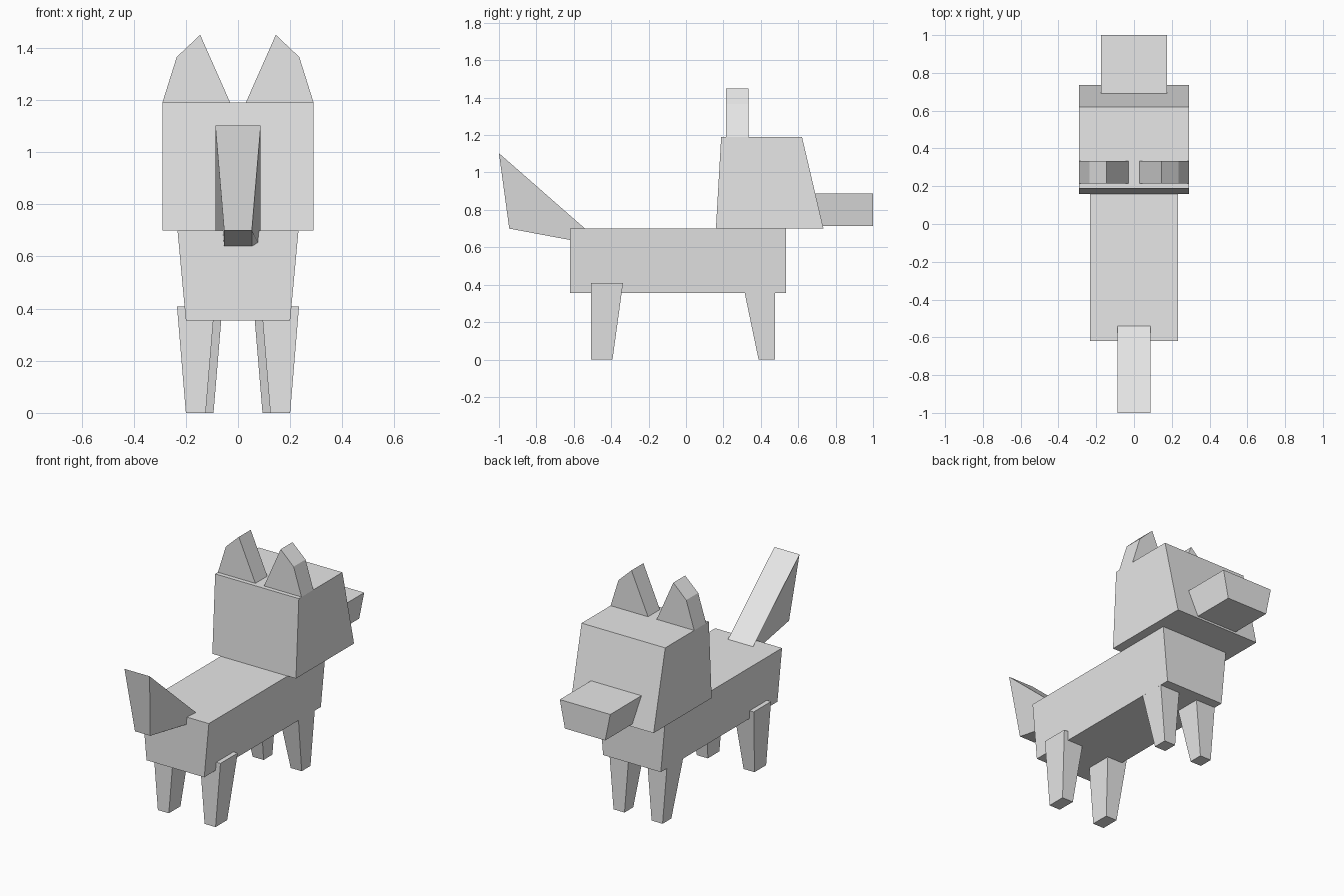
import bpy
import bmesh

cube = bpy.data.objects.get("Cube")
if cube:
    bpy.data.objects.remove(cube, do_unlink=True)

GREY = (0.8, 0.8, 0.8, 1.0)
grey = bpy.data.materials.new("light grey")
grey.use_nodes = True
grey.diffuse_color = GREY
grey.node_tree.nodes["Principled BSDF"].inputs["Base Color"].default_value = GREY


def loft(name, loop_a, loop_b, mirror=False):
    """Closed flat-shaded solid between two matching outlines."""
    bm = bmesh.new()
    a = [bm.verts.new(p) for p in loop_a]
    b = [bm.verts.new(p) for p in loop_b]
    bm.faces.new(a)
    bm.faces.new(b)
    for i in range(len(a)):
        j = (i + 1) % len(a)
        bm.faces.new((a[i], a[j], b[j], b[i]))
    bmesh.ops.recalc_face_normals(bm, faces=bm.faces)
    mesh = bpy.data.meshes.new(name)
    bm.to_mesh(mesh)
    bm.free()
    mesh.materials.append(grey)
    obj = bpy.data.objects.new(name, mesh)
    bpy.context.collection.objects.link(obj)
    if mirror:
        obj.modifiers.new("Mirror", 'MIRROR')
    return obj


def quad(x0, x1, near, far):
    """Rectangle spanning x0..x1 between two (y, z) edges."""
    return [(x0, *near), (x1, *near), (x1, *far), (x0, *far)]


def centred(name, bottom, top):
    """Tapered block; each end is (half width, near edge, far edge)."""
    ends = [quad(-w, w, near, far) for w, near, far in (bottom, top)]
    return loft(name, *ends)


# Body, head and snout
centred("body", (0.2, (-0.62, 0.355), (0.535, 0.355)),
        (0.232, (-0.62, 0.7), (0.535, 0.7)))
centred("head", (0.29, (0.16, 0.7), (0.735, 0.7)),
        (0.29, (0.188, 1.19), (0.62, 1.19)))
centred("snout", (0.14, (0.64, 0.715), (1.0, 0.715)),
        (0.175, (0.64, 0.887), (1.0, 0.887)))

# Upright wedge tail, rooted inside the body
centred("tail", (0.053, (-0.945, 0.7), (-0.48, 0.613)),
        (0.087, (-1.0, 1.103), (-0.46, 0.63)))

# Pair of pointed ears
ear = [(0.03, 1.19), (0.145, 1.45), (0.235, 1.365), (0.29, 1.19)]
loft("ears", [(x, 0.215, z) for x, z in ear],
     [(x, 0.333, z) for x, z in ear], mirror=True)


# Tapered leg pairs; the front pair stands closer together
def legs(name, shift, foot, hip):
    return loft(name,
                quad(0.124 - shift, 0.2 - shift, *((y, 0) for y in foot)),
                quad(0.09 - shift, 0.234 - shift, *((y, 0.408) for y in hip)),
                mirror=True)


legs("rear_legs", 0, (-0.508, -0.393), (-0.508, -0.337))
legs("front_legs", 0.03, (0.388, 0.475), (0.303, 0.475))
